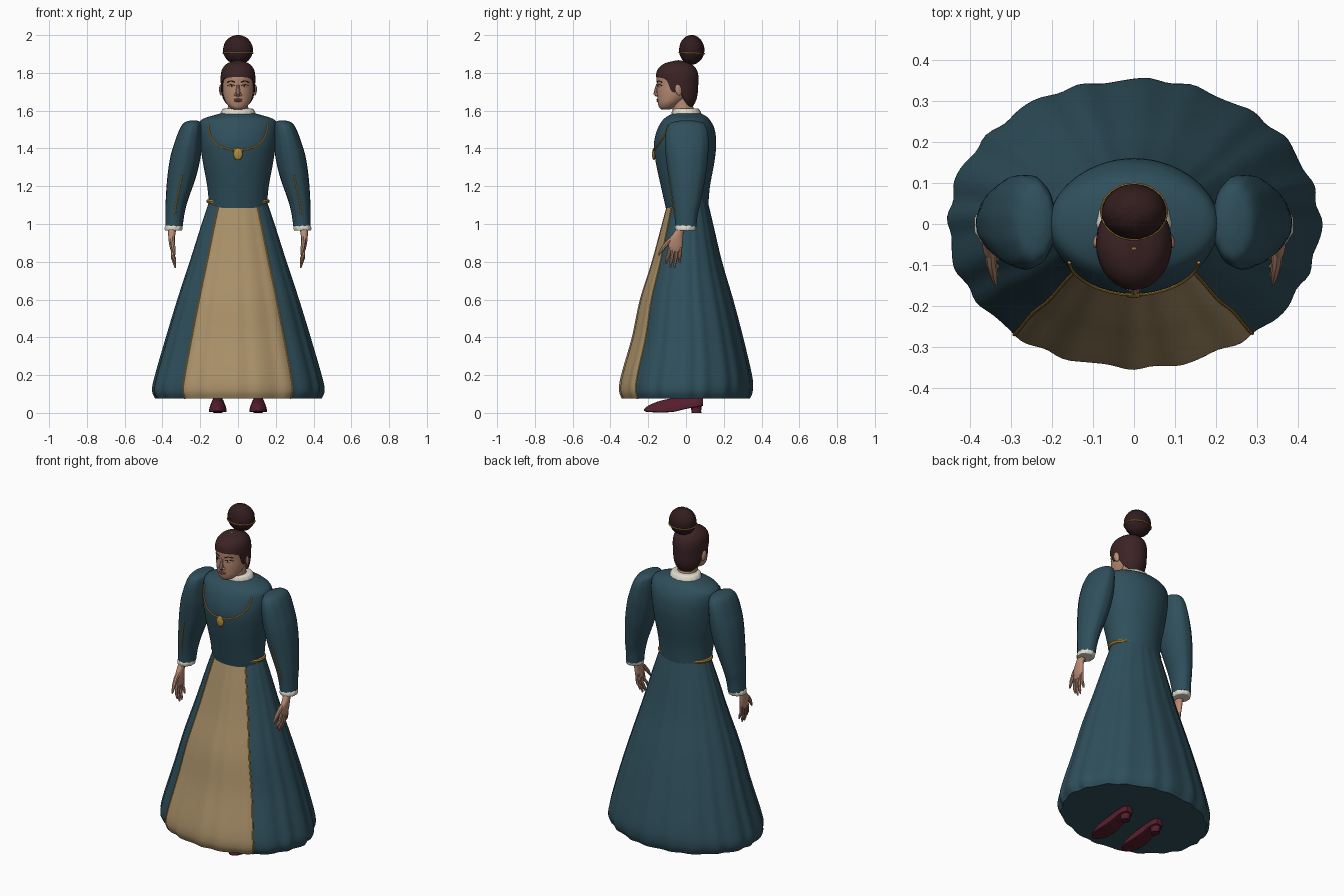
import bpy, bmesh, random
from math import sin, cos, pi, radians, sqrt

if "Cube" in bpy.data.objects:
    bpy.data.objects.remove(bpy.data.objects["Cube"])
random.seed(4)


def material(name, *rgb):
    m = bpy.data.materials.new(name)
    m.use_nodes = True
    m.diffuse_color = (*rgb, 1)
    m.node_tree.nodes["Principled BSDF"].inputs["Base Color"].default_value = (*rgb, 1)
    return m


TEAL = material("teal cloth", .028, .078, .105)
TAN = material("tan cloth", .40, .28, .14)
GOLD = material("gold", .45, .25, .04)
SKIN = material("skin", .48, .26, .175)
HAIR = material("dark brown hair", .045, .017, .018)
BUN = material("bun hair", .032, .012, .013)
WHITE = material("white linen", .74, .71, .62)
SHOE = material("wine leather", .09, .013, .026)
LIPS = material("lips", .34, .13, .10)


def finish(ob, *mats):
    for m in mats:
        ob.data.materials.append(m)
    bpy.ops.object.select_all(action='DESELECT')
    ob.select_set(True)
    bpy.context.view_layer.objects.active = ob
    bpy.ops.object.shade_smooth_by_angle(angle=radians(42))
    return ob


def interp(rows, t):
    """Smooth curve through rows, t from 0 to 1."""
    n = len(rows) - 1
    i = min(int(t * n), n - 1)
    f = t * n - i
    p = [rows[max(0, min(n, i + k))] for k in (-1, 0, 1, 2)]
    return [b + f * ((c - a) / 2 + f * (a - 2.5 * b + 2 * c - d / 2 + f * (1.5 * (b - c) + (d - a) / 2)))
            for a, b, c, d in zip(*p)]


def at(rows, key):
    """Row of the curve where its first column equals key."""
    lo, hi = 0, 1
    for _ in range(30):
        mid = (lo + hi) / 2
        lo, hi = (mid, hi) if interp(rows, mid)[0] < key else (lo, mid)
    return interp(rows, lo)


def surface(name, fn, nu, nv, mats, pick=None, caps=True):
    """Tube-like grid from fn(angle, t), closed around the angle."""
    bm = bmesh.new()
    grid = [[bm.verts.new(fn(2 * pi * i / nu, j / nv)) for i in range(nu)] for j in range(nv + 1)]
    for j in range(nv):
        for i in range(nu):
            k = (i + 1) % nu
            f = bm.faces.new((grid[j][i], grid[j][k], grid[j + 1][k], grid[j + 1][i]))
            f.material_index = pick(i) if pick else 0
    if caps:
        bm.faces.new(grid[0])
        bm.faces.new(grid[-1])
    bmesh.ops.recalc_face_normals(bm, faces=bm.faces)
    me = bpy.data.meshes.new(name)
    bm.to_mesh(me)
    bm.free()
    ob = bpy.data.objects.new(name, me)
    bpy.context.collection.objects.link(ob)
    return finish(ob, *mats)


def ring(rows, t, a, side=1, wave=0, count=1):
    """Rows hold z, centre x, centre y, half width, half depth; angle 0 is the front."""
    z, cx, cy, rx, ry = interp(rows, t)
    k = 1 + wave * cos(count * a)
    return side * (cx + rx * k * sin(a)), cy - ry * k * cos(a), z


def loft(name, rows, mat, nu=40, nv=28, side=1, wave=0, count=1):
    return surface(name, lambda a, t: ring(rows, t, a, side, wave, count), nu, nv, [mat])


def front(rows, x, z):
    _, cx, cy, rx, ry = at(rows, z)
    return cy - ry * sqrt(max(0, 1 - ((x - cx) / rx) ** 2))


def blob(name, loc, size, mat, rot=(0, 0, 0), seg=20):
    bpy.ops.mesh.primitive_uv_sphere_add(segments=seg, ring_count=seg // 2, location=loc, rotation=rot)
    ob = bpy.context.object
    ob.name, ob.scale = name, size
    return finish(ob, mat)


def tube(name, pts, radii, mat):
    cu = bpy.data.curves.new(name, 'CURVE')
    cu.dimensions, cu.bevel_depth, cu.bevel_resolution, cu.use_fill_caps = '3D', 1, 2, True
    sp = cu.splines.new('POLY')
    sp.points.add(len(pts) - 1)
    for i, p in enumerate(pts):
        sp.points[i].co = (*p, 1)
        sp.points[i].radius = radii[i] if isinstance(radii, (list, tuple)) else radii
    ob = bpy.data.objects.new(name, cu)
    bpy.context.collection.objects.link(ob)
    bpy.ops.object.select_all(action='DESELECT')
    ob.select_set(True)
    bpy.context.view_layer.objects.active = ob
    bpy.ops.object.convert(target='MESH')
    return finish(bpy.context.object, mat)


# Skirt with front panel, gentle folds and gold edging
SKIRT = [(.075, 0, 0, .435, .335), (.12, 0, 0, .452, .35), (.2, 0, .003, .437, .343),
         (.4, 0, .008, .38, .292), (.6, 0, .003, .32, .245), (.8, 0, .005, .255, .185),
         (1, 0, .008, .192, .135), (1.12, 0, .01, .152, .105)]


def skirt_point(a, t, lift=0):
    fold = .012 * cos(20 * a + .6) + .007 * sin(9 * a) + .004 * cos(31 * a)
    x, y, z = ring(SKIRT, t, a)
    k = 1 + fold * (1 - .6 * t) + lift
    return x * k, y * k, z


surface("skirt", skirt_point, 144, 48, [TEAL, TAN], lambda i: int(i < 16 or i >= 128))
for s in (-1, 1):
    tube("skirt_trim", [skirt_point(s * radians(40), i / 40) for i in range(41)], .004, GOLD)

# Bodice, belt and collar
BODICE = [(1.085, 0, .005, .152, .112), (1.2, 0, -.003, .163, .13), (1.32, 0, -.005, .185, .154),
          (1.42, 0, -.005, .2, .165), (1.5, 0, 0, .207, .152), (1.55, 0, .002, .195, .125),
          (1.575, 0, .005, .13, .095), (1.59, 0, .005, .07, .06)]
loft("bodice", BODICE, TEAL, 56, 36)
tube("belt", [(.157 * sin(a), .005 - .095 * cos(a), 1.12) for a in [pi * i / 24 for i in range(49)]], .011, GOLD)
loft("collar", [(1.565, 0, .003, .092, .08), (1.59, 0, .002, .09, .077), (1.608, 0, 0, .08, .068),
                (1.612, 0, 0, .065, .06)], WHITE, 48, 9, wave=.015, count=16)

# Necklace and pendant
chain = [(.157 * sin(b), 1.53 - .14 * cos(b) ** .8) for b in [radians(-89 + 178 * i / 36) for i in range(37)]]
tube("necklace", [(x, front(BODICE, x, z) - .002, z) for x, z in chain], .0045, GOLD)
blob("pendant", (0, front(BODICE, 0, 1.37) - .003, 1.37), (.024, .01, .032), GOLD)

# Sleeves, cuffs and hands
SLEEVE = [(.985, .339, 0, .046, .055), (1.05, .334, .001, .05, .062), (1.12, .325, .004, .058, .075),
          (1.25, .298, .007, .076, .098), (1.36, .277, .006, .08, .112), (1.44, .262, .005, .071, .115),
          (1.5, .25, .005, .06, .108), (1.535, .241, .005, .046, .085), (1.548, .235, .005, .018, .035)]
CUFF = [(.965, .342, -.004, .03, .035), (.966, .342, -.004, .045, .05), (.985, .34, -.002, .048, .055),
        (1, .339, 0, .04, .05)]
FINGERS = [(-.082, -.105, .79), (-.065, -.083, .768), (-.047, -.06, .767), (-.03, -.034, .795)]
for s in (-1, 1):
    loft("sleeve", SLEEVE, TEAL, 40, 40, s, .012, 11)
    loft("cuff", CUFF, WHITE, 40, 9, s, .03, 10)
    seam = [(1.05 + .21 * i / 16) for i in range(17)]
    tube("sleeve_trim", [(s * at(SLEEVE, z)[1], front(SLEEVE, at(SLEEVE, z)[1], z), z) for z in seam], .004, GOLD)
    loft("palm", [(.855, .345, -.055, .009, .03), (.88, .348, -.056, .014, .037), (.92, .351, -.052, .017, .036),
                  (.955, .35, -.038, .02, .026), (.99, .345, -.02, .024, .028)], SKIN, 20, 14, s)
    for y0, y1, z1 in FINGERS:
        tube("finger", [(s * .347, y0, .885), (s * .345, (y0 + y1) / 2, (.87 + z1) / 2),
                        (s * .335, y1, z1 + .02), (s * .331, y1, z1)], [.0105, .0095, .008, .004], SKIN)
    tube("thumb", [(s * .35, -.055, .935), (s * .347, -.095, .905), (s * .342, -.122, .872),
                   (s * .337, -.145, .835)], [.014, .013, .011, .005], SKIN)

# Neck, head and ears
loft("neck", [(1.55, 0, 0, .062, .062), (1.62, 0, -.018, .054, .056), (1.7, 0, -.03, .055, .06)], SKIN, 28, 8)
HEAD = [(1.606, 0, -.108, .022, .022), (1.617, 0, -.1, .042, .042), (1.64, 0, -.087, .062, .062),
        (1.67, 0, -.068, .075, .084), (1.7, 0, -.055, .082, .099), (1.74, 0, -.05, .085, .104),
        (1.78, 0, -.05, .086, .106), (1.82, 0, -.05, .078, .094), (1.848, 0, -.048, .05, .06),
        (1.858, 0, -.045, .015, .018)]
loft("head", HEAD, SKIN, 48, 36)
for s in (-1, 1):
    blob("ear", (s * .09, -.04, 1.71), (.009, .018, .03), SKIN, (radians(12), 0, s * radians(18)))

# Face
face = lambda x, z: front(HEAD, x, z)
tube("nose", [(0, face(0, 1.74) + .004, 1.742), (0, -.157, 1.71), (0, -.16, 1.69), (0, -.152, 1.678)],
     [.007, .01, .0135, .009], SKIN)
for s in (-1, 1):
    blob("nostril", (s * .012, face(.012, 1.685), 1.685), (.009, .01, .008), SKIN)
    blob("eye", (s * .035, face(.035, 1.73) + .002, 1.73), (.014, .004, .0055), WHITE, (0, 0, s * radians(22)))
    blob("iris", (s * .034, face(.034, 1.73) - .001, 1.73), (.0055, .003, .0055), BUN)
    for part, h, arch, r in (("brow", 1.75, .007, .0028), ("eyelid", 1.732, .006, .0022)):
        xs = [.017 + .04 * i / 8 for i in range(9)]
        zs = [h + arch * sin(pi * i / 8) for i in range(9)]
        tube(part, [(s * x, face(x, z), z) for x, z in zip(xs, zs)], r, HAIR)
for h in (1.659, 1.651):
    blob("lip", (0, face(0, h) + .001, h), (.022, .007, .0048), LIPS)

# Hair cap with a hairline that dips behind the ears
CAP = [(1.615, 0, -.03, .055, .062), (1.65, 0, -.038, .078, .09), (1.69, 0, -.044, .088, .106),
       (1.74, 0, -.047, .091, .112), (1.78, 0, -.047, .092, .113), (1.82, 0, -.047, .084, .102),
       (1.85, 0, -.045, .057, .068), (1.866, 0, -.04, .01, .012)]
HAIRLINE = [(0, 1.778), (40, 1.774), (62, 1.757), (74, 1.7), (96, 1.7), (112, 1.65), (140, 1.622), (181, 1.62)]


def hair_point(a, t):
    low = at(HAIRLINE, min(a, 2 * pi - a) * 180 / pi)[1]
    u = max(0, t - .05) / .95
    z, _, cy, rx, ry = at(CAP, low + (1.865 - low) * (1 - (1 - u) ** 1.7))
    k = .93 if t == 0 else 1
    return rx * k * sin(a), cy - ry * k * cos(a), z


surface("hair_cap", hair_point, 72, 20, [HAIR], caps=False)
blob("hair_crown", (0, -.04, 1.862), (.02, .02, .005), HAIR)
blob("hair_jewel", (0, -.058, 1.859), (.01, .007, .006), GOLD)

# Coiled bun with a gold band
bun = blob("bun", (0, .03, 1.922), (.079, .067, .078), BUN, seg=48)
for v in bun.data.vertices:
    v.co *= 1 + random.uniform(-.022, .012)
tube("bun_band", [(.079 * sin(a), .03 - .067 * cos(a), 1.905 + .003 * cos(a))
                  for a in [pi * i / 24 for i in range(49)]], .0035, GOLD)

# Shoes: y, half width, sole height, top height
LAST = [(-.222, .004, .014, .02), (-.205, .024, .008, .035), (-.15, .045, .006, .06), (-.07, .045, .008, .078),
        (0, .037, .024, .088), (.06, .036, .034, .088), (.09, .02, .04, .08)]
for s in (-1, 1):
    def shoe_point(a, t):
        y, w, low, top = interp(LAST, t)
        up = max(0, sin(a))
        return s * .107 + w * cos(a), y, low + (top - low) * up - .003 * max(0, -sin(a))
    surface("shoe", shoe_point, 28, 24, [SHOE])
    loft("heel", [(0, s * .107, .055, .024, .026), (.02, s * .107, .054, .024, .027),
                  (.045, s * .107, .052, .03, .034)], SHOE, 20, 6)
